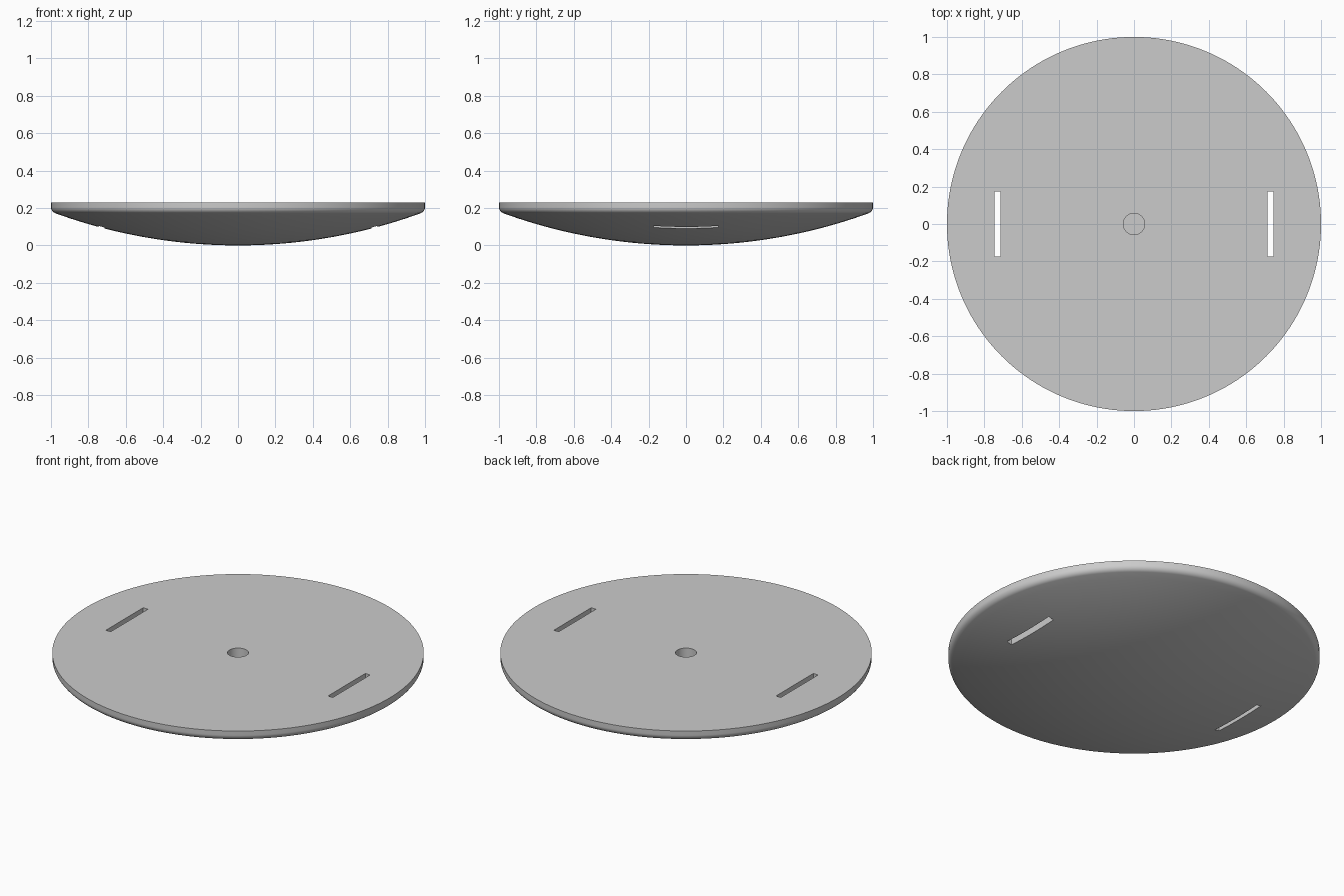
import bpy, bmesh, math

old = bpy.data.objects.get("Cube")
if old:
    bpy.data.objects.remove(old, do_unlink=True)

TOP = 0.23           # height of the flat face
DOME = 2.86          # radius of the spherical underside
FILLET = 0.035       # rounding between underside and rim
HOLE_R, HOLE_Z = 0.057, 0.12
SEGMENTS = 160

grey = bpy.data.materials.new("light_grey")
colour = (0.6, 0.6, 0.6, 1)
grey.diffuse_color = colour
grey.use_nodes = True
grey.node_tree.nodes["Principled BSDF"].inputs["Base Color"].default_value = colour

# Half profile: dome, tangent fillet, rim, flat face, blind centre hole
cx = 1 - FILLET
edge = math.asin(cx / (DOME - FILLET))
cz = DOME - (DOME - FILLET) * math.cos(edge)
profile = []
for i in range(25):
    a = edge * i / 24
    profile.append((DOME * math.sin(a), DOME * (1 - math.cos(a))))
for i in range(1, 11):
    a = edge + (math.pi / 2 - edge) * i / 10
    profile.append((cx + FILLET * math.sin(a), cz - FILLET * math.cos(a)))
profile += [(1, TOP), (HOLE_R, TOP), (HOLE_R, HOLE_Z), (0, HOLE_Z)]

# Lathe the dish
bm = bmesh.new()
verts = [bm.verts.new((r, 0, z)) for r, z in profile]
edges = [bm.edges.new(pair) for pair in zip(verts, verts[1:])]
bmesh.ops.spin(bm, geom=verts + edges, cent=(0, 0, 0), axis=(0, 0, 1),
               angle=math.tau, steps=SEGMENTS, use_merge=False)
bmesh.ops.remove_doubles(bm, verts=bm.verts[:], dist=0.0001)
bmesh.ops.recalc_face_normals(bm, faces=bm.faces[:])
mesh = bpy.data.meshes.new("domed_disc")
bm.to_mesh(mesh)
bm.free()
mesh.materials.append(grey)
disc = bpy.data.objects.new("domed_disc", mesh)
bpy.context.collection.objects.link(disc)

# Two straight slots cut right through
for side, x in (("left", 0.73), ("right", -0.73)):
    bpy.ops.mesh.primitive_cube_add(size=1, location=(x, 0, 0.15))
    cutter = bpy.context.object
    cutter.name = side + "_slot_cutter"
    cutter.scale = (0.032, 0.35, 0.5)
    cutter.hide_render = True
    cutter.data.materials.append(grey)
    mod = disc.modifiers.new(side + "_slot", "BOOLEAN")
    mod.operation = "DIFFERENCE"
    mod.solver = "EXACT"
    mod.object = cutter
    bpy.ops.object.select_all(action="DESELECT")
    disc.select_set(True)
    bpy.context.view_layer.objects.active = disc
    bpy.ops.object.modifier_apply(modifier=mod.name)
    bpy.data.objects.remove(cutter, do_unlink=True)

bpy.ops.object.shade_smooth_by_angle(angle=math.radians(30))
